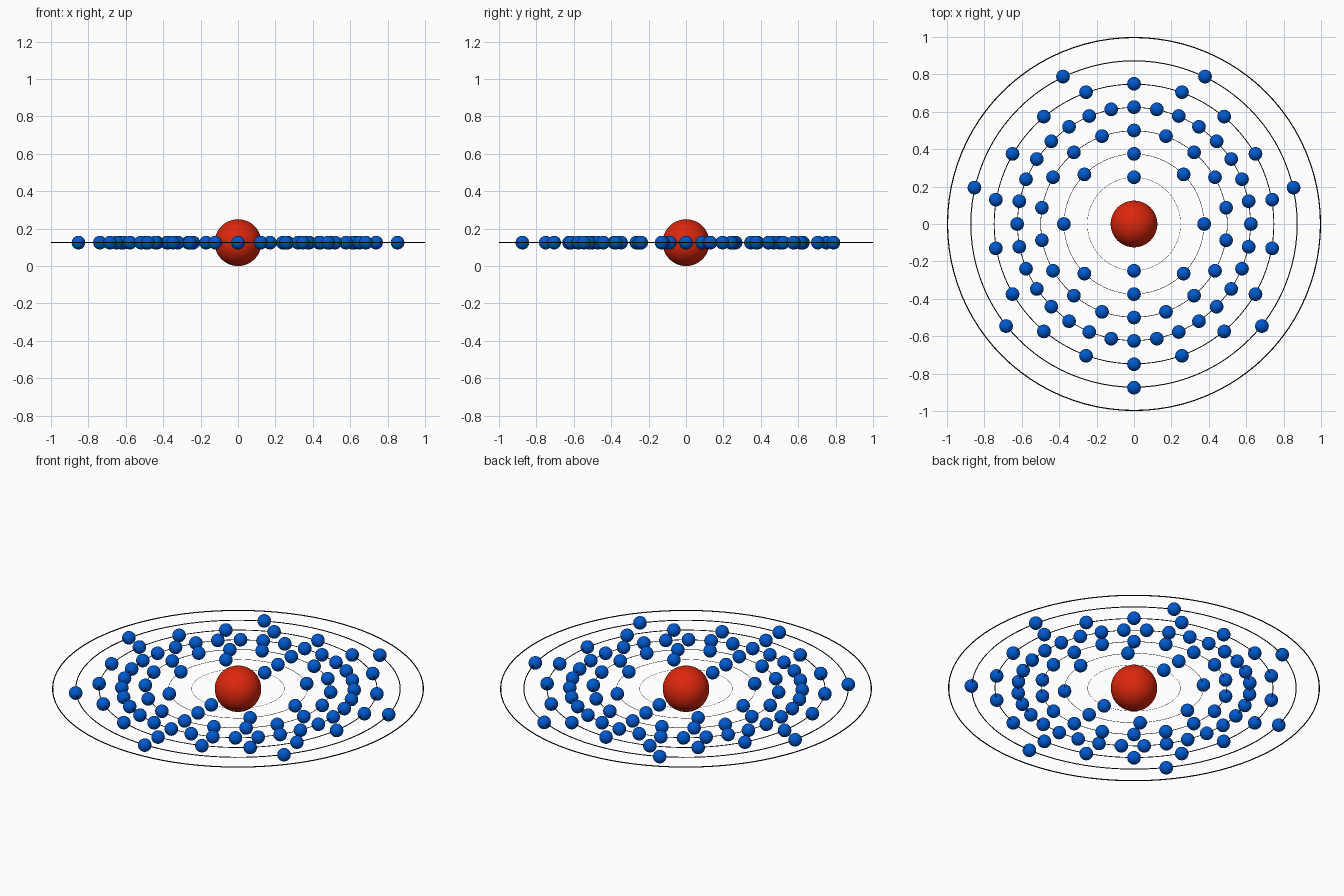
import bpy, math

if "Cube" in bpy.data.objects:
    bpy.data.objects.remove(bpy.data.objects["Cube"])

Z = 0.125            # height of the orbital plane
STEP = 0.125         # spacing between shells
SHELLS = [(2, 90), (8, 90), (18, 90), (32, 90), (18, 90), (7, -90), (0, 0)]


def material(name, rgb):
    m = bpy.data.materials.new(name)
    m.diffuse_color = (*rgb, 1)
    m.use_nodes = True
    m.node_tree.nodes["Principled BSDF"].inputs["Base Color"].default_value = m.diffuse_color
    return m


red = material("red", (0.72, 0.02, 0.004))
blue = material("blue", (0.0, 0.1, 0.62))
black = material("black", (0.0, 0.0, 0.0))


def finish(name, mat):
    ob = bpy.context.object
    ob.name = name
    ob.data.materials.append(mat)
    bpy.ops.object.shade_smooth()
    return ob


# Nucleus
bpy.ops.mesh.primitive_uv_sphere_add(segments=48, ring_count=24, radius=0.125, location=(0, 0, Z))
finish("nucleus", red)

# Orbit rings with electrons evenly spread along them
electron_mesh = None
for i, (count, start) in enumerate(SHELLS):
    r = STEP * (i + 2)
    tube = 0.003 * r
    bpy.ops.mesh.primitive_torus_add(major_radius=r - tube, minor_radius=tube, major_segments=96,
                                     minor_segments=8, location=(0, 0, Z))
    finish(f"orbit_{i + 1}", black)
    for k in range(count):
        a = math.radians(start + 360 * k / count)
        pos = (r * math.cos(a), r * math.sin(a), Z)
        name = f"electron_{i + 1}_{k + 1}"
        if electron_mesh is None:
            bpy.ops.mesh.primitive_uv_sphere_add(segments=32, ring_count=16, radius=0.0365, location=pos)
            electron_mesh = finish(name, blue).data
        else:
            ob = bpy.data.objects.new(name, electron_mesh)
            ob.location = pos
            bpy.context.collection.objects.link(ob)
